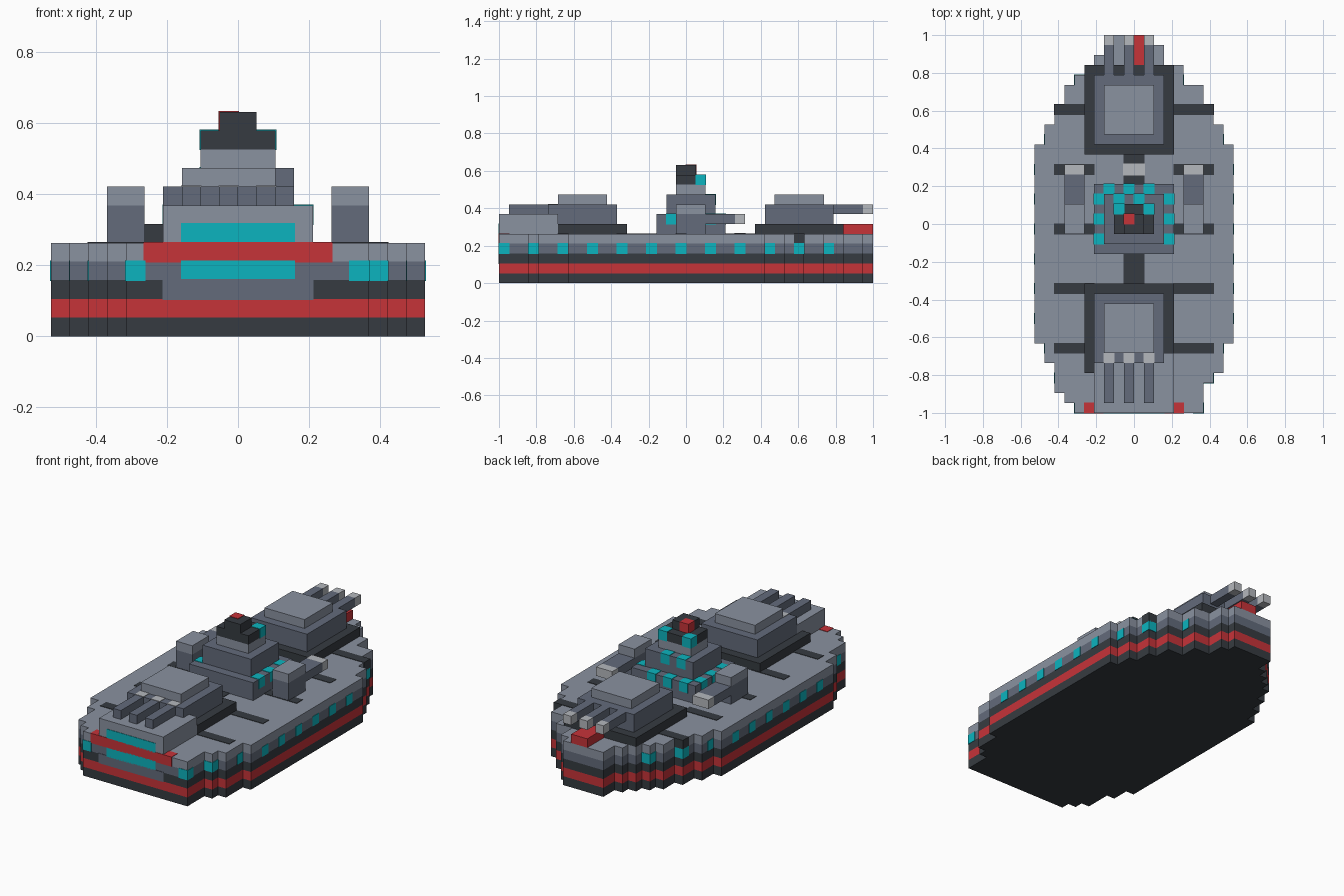
import bpy, bmesh
from mathutils import Vector

cube = bpy.data.objects.get("Cube")
if cube:
    bpy.data.objects.remove(cube, do_unlink=True)

U = 1 / 19      # one block
LIP = 0.05      # how far painted plates stand proud, in blocks


def material(name, hex_colour):
    rgb = [int(hex_colour[i:i + 2], 16) / 255 for i in (0, 2, 4)]
    lin = [c / 12.92 if c < 0.04045 else ((c + 0.055) / 1.055) ** 2.4 for c in rgb]
    m = bpy.data.materials.new(name)
    m.use_nodes = True
    m.diffuse_color = (*lin, 1)
    m.node_tree.nodes["Principled BSDF"].inputs["Base Color"].default_value = (*lin, 1)
    return m


LIGHT = material("light grey", "8A92A0")
MID = material("mid grey", "636B7B")
DARK = material("charcoal", "363B41")
RED = material("red", "C63339")
TEAL = material("teal", "0CB4BF")
WHITE = material("pale grey", "B5B8BD")


def finish(name, bm, mat):
    bmesh.ops.recalc_face_normals(bm, faces=bm.faces)
    me = bpy.data.meshes.new(name)
    bm.to_mesh(me)
    bm.free()
    me.materials.append(mat)
    ob = bpy.data.objects.new(name, me)
    bpy.context.collection.objects.link(ob)
    return ob


def part(name, mat, boxes, grow=0.0):
    """One object from boxes given as x0, x1, y0, y1, z0, z1 in blocks."""
    bm = bmesh.new()
    for b in boxes:
        lo = Vector(b[0::2]) - Vector((grow,) * 3)
        hi = Vector(b[1::2]) + Vector((grow,) * 3)
        verts = bmesh.ops.create_cube(bm, size=1)["verts"]
        for v in verts:
            v.co = [((lo[i] + hi[i]) / 2 + v.co[i] * (hi[i] - lo[i])) * U for i in range(3)]
    return finish(name, bm, mat)


# Hull outline: (upper y limit, edge x) steps from bow to stern
LEFT = [(-15 - 1, 7), (-15, 8), (-12, 9), (8, 10), (10, 9), (12, 8), (14, 7),
        (16, 5), (18, 3), (19, 2)]
RIGHT = [(-18, -6), (-17, -7), (-14, -8), (-12, -9), (8, -10), (10, -9), (12, -8),
         (14, -7), (15, -6), (16, -5), (17, -4), (19, -3)]


def side(steps):
    pts, y = [], -19
    for top, x in steps:
        pts += [(x, y), (x, top)]
        y = top
    return pts


def edge(steps, y):
    return next(x for top, x in steps if y < top)


def hull_layer(name, mat, z):
    bm = bmesh.new()
    outline = side(LEFT) + side(RIGHT)[::-1]
    face = bm.faces.new([bm.verts.new((x * U, y * U, z * U)) for x, y in outline])
    up = bmesh.ops.extrude_face_region(bm, geom=[face])["geom"]
    bmesh.ops.translate(bm, vec=(0, 0, U),
                        verts=[g for g in up if isinstance(g, bmesh.types.BMVert)])
    finish(name, bm, mat)


for z, (name, mat) in enumerate([("hull_keel", DARK), ("hull_red_band", RED),
                                 ("hull_dark_band", DARK), ("hull_window_band", MID),
                                 ("hull_deck", LIGHT)]):
    hull_layer(name, mat, z)

# Portholes every third block along both sides
ports = []
for y in range(-19, 17, 3):
    a, b = edge(LEFT, y), edge(RIGHT, y)
    ports += [(a - 1, a, y, y + 1, 3, 4), (b, b + 1, y, y + 1, 3, 4)]
part("hull_portholes", TEAL, ports, LIP)

# Bow trim and bridge block
part("bow_panel", MID, [(-4, 4, -19, -18, 2, 3)], LIP)
part("bow_lower_window", TEAL, [(-3, 3, -19, -18, 3, 4)], LIP)
part("bow_red_bar", RED, [(-5, 5, -19, -18, 4, 5)], LIP)
part("bow_block", LIGHT, [(-4, 4, -19, -14, 5, 7), (3, 4, -14, -13, 5, 7),
                          (-4, 3, -14, -13, 5, 6)])
part("bow_upper_window", TEAL, [(-3, 3, -19, -18, 5, 6)], LIP)

# Dark deck strips
strips = [(-1, 1, -6, -3, 4, 5), (-1, 1, 4, 7, 4, 5)]
for y in (-13, -7, -1, 5, 11):
    strips += [(-8, -4, y, y + 1, 4, 5), (4, 8, y, y + 1, 4, 5)]
part("deck_strips", DARK, strips, LIP)
part("deck_hatch", WHITE, [(-1, 1, 5, 6, 4, 5)], LIP * 2)

# Main gun turrets
part("front_turret_base", DARK, [(-5, 4, -13, -6, 5, 6), (-5, -4, -15, -13, 5, 6)])
part("rear_turret_base", DARK, [(-5, 4, 7, 16, 5, 6)])
for name, y in (("front_turret", -14), ("rear_turret", 8)):
    part(name + "_body", MID, [(-4, 3, y, y + 7, 6, 8)])
    part(name + "_roof", LIGHT, [(-3, 2, y + 1, y + 6, 8, 9)])
BARRELS = (-3, -1, 1)
part("front_barrels", MID, [(x, x + 1, -18, -14, 7, 8) for x in BARRELS])
part("front_barrel_collars", WHITE, [(x, x + 1, -13.95, -13.05, 7, 8) for x in BARRELS], LIP)
part("rear_barrels", MID, [(x, x + 1, 15, 18, 7, 8) for x in BARRELS])
part("rear_barrel_tips", WHITE, [(x, x + 1, 18, 19, 7, 8) for x in BARRELS])
part("stern_red_block", RED, [(-1, 1, 16, 19, 5, 6)])

# Side guns
for name, x in (("left", 5), ("right", -7)):
    part(name + "_gun_mount", MID, [(x, x + 2, -1, 2, 5, 7)])
    part(name + "_gun_cap", LIGHT, [(x, x + 2, -1, 2, 7, 8)])
    part(name + "_gun_barrel", MID, [(x, x + 2, 2, 5, 6, 7)])
    part(name + "_gun_tip", WHITE, [(x, x + 2, 5, 6, 6, 7)])

# Command tower
part("tower_base", MID, [(-4, 4, -3, 4, 5, 7)])
part("tower_middle", MID, [(-3, 3, -2, 3, 7, 9)])
part("tower_neck", LIGHT, [(-2, 2, -1, 2, 9, 10)])
part("tower_bridge", DARK, [(-2, 2, -1, 2, 10, 11)])
part("tower_top", DARK, [(-1, 1, -1, 1, 11, 12)])
part("tower_beacon", RED, [(-1, 0, 0, 1, 11, 12)], LIP)
windows = [(x, x + 1, 3, 4, 6, 7) for x in (-3, -1, 1)]
windows += [(x, x + 1, y, y + 1, 6, 7) for x in (-4, 3) for y in (-2, 0, 2)]
windows += [(x, x + 1, 2, 3, 8, 9) for x in (-2, 0)]
windows += [(x, x + 1, 1, 2, 10, 11) for x in (-2, 1)]
part("tower_windows", TEAL, windows, LIP)
